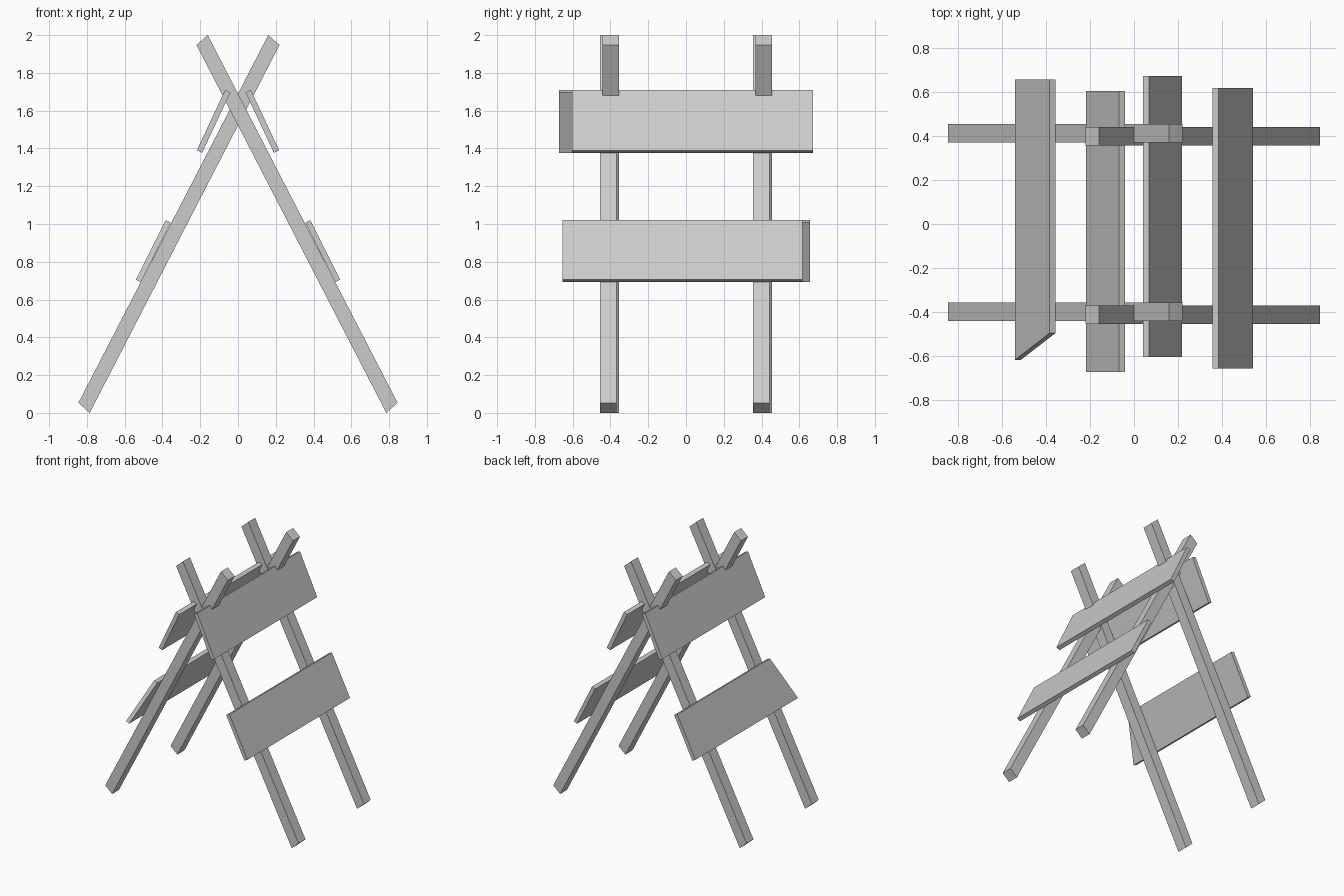
import bpy, bmesh

if "Cube" in bpy.data.objects:
    bpy.data.objects.remove(bpy.data.objects["Cube"])

# Profiles (x, z) of the right-hand half: lower inner, lower outer, upper outer, upper inner
LEG = [(0.785, 0.0), (0.845, 0.053), (-0.16, 2.0), (-0.22, 1.948)]
TOP_BOARD = [(0.19, 1.377), (0.218, 1.39), (0.068, 1.71), (0.04, 1.697)]
LOW_BOARD = [(0.514, 0.692), (0.541, 0.705), (0.383, 1.02), (0.356, 1.007)]


def prism(name, profile, y0, y1, side=1, trim=0.0):
    """Extrude a profile along y; side=-1 turns it half round z.
    trim shortens the upper corners of the y1 end for a slanted cut."""
    bm = bmesh.new()
    a = [bm.verts.new((side * x, side * y0, z)) for x, z in profile]
    b = [bm.verts.new((side * x, side * (y1 - (trim if i > 1 else 0)), z))
         for i, (x, z) in enumerate(profile)]
    bm.faces.new(a)
    bm.faces.new(b)
    for i in range(4):
        j = (i + 1) % 4
        bm.faces.new((a[i], a[j], b[j], b[i]))
    bmesh.ops.recalc_face_normals(bm, faces=bm.faces)
    mesh = bpy.data.meshes.new(name)
    bm.to_mesh(mesh)
    bm.free()
    obj = bpy.data.objects.new(name, mesh)
    bpy.context.collection.objects.link(obj)
    return obj


for side, label in ((1, "right"), (-1, "left")):
    # Crossed legs, slightly offset in y between the two sides
    prism(f"{label}_leg_a", LEG, -0.455, -0.369, side)
    prism(f"{label}_leg_b", LEG, 0.356, 0.441, side)
    # Upper board
    prism(f"{label}_upper_board", TOP_BOARD, -0.604, 0.672, side)

# Lower boards; the left one has a slanted, broken-off front end
prism("right_lower_board", LOW_BOARD, -0.655, 0.618)
prism("left_lower_board", LOW_BOARD, -0.656, 0.617, -1, trim=0.122)
